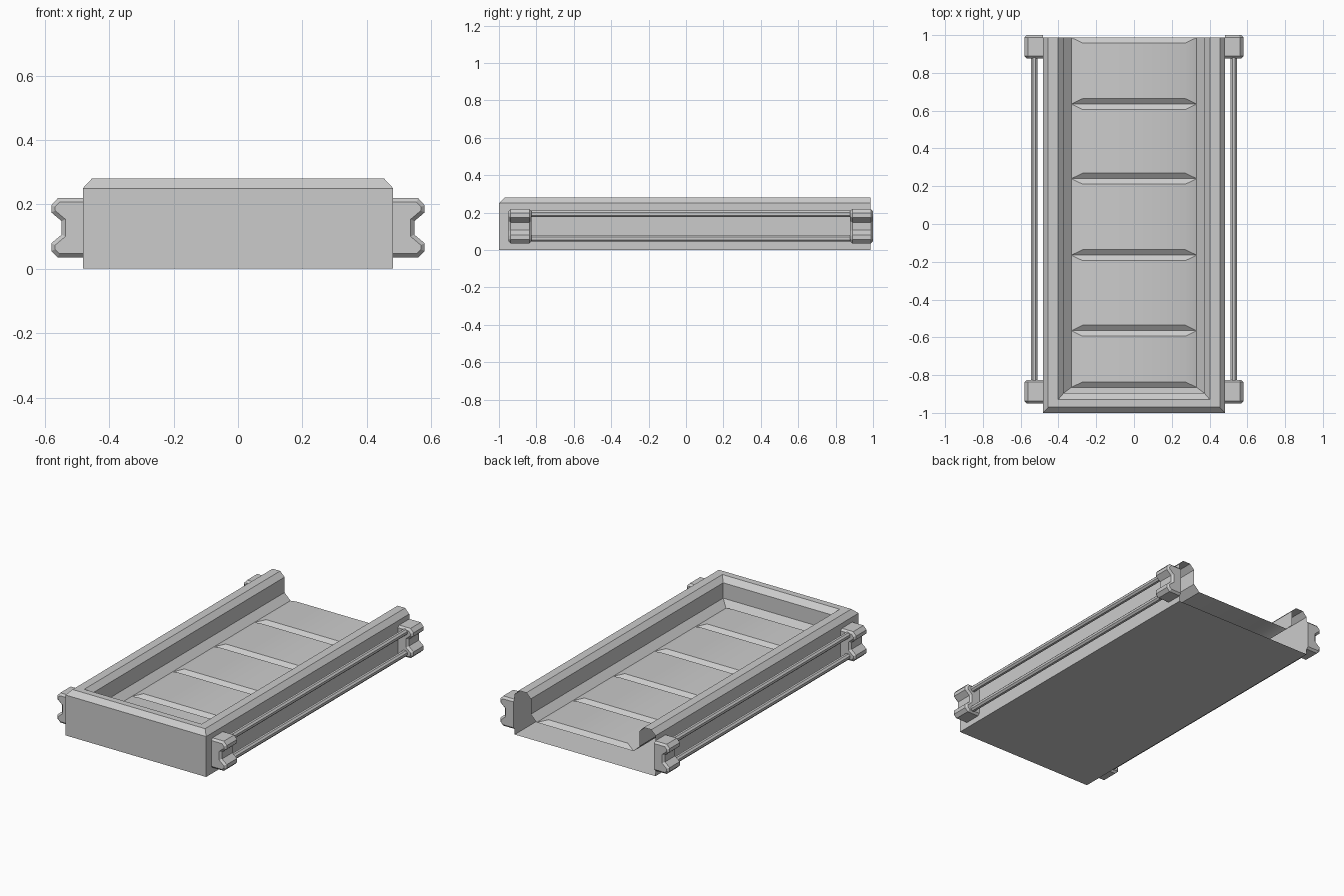
import bpy, bmesh, math
from mathutils import Vector

if "Cube" in bpy.data.objects:
    bpy.data.objects.remove(bpy.data.objects["Cube"])


def make_object(name, bm, smooth=None):
    bmesh.ops.remove_doubles(bm, verts=bm.verts, dist=1e-5)
    mesh = bpy.data.meshes.new(name)
    bm.to_mesh(mesh)
    bm.free()
    if smooth:
        mesh.polygons.foreach_set("use_smooth", [True] * len(mesh.polygons))
        mesh.set_sharp_from_angle(angle=math.radians(smooth))
    obj = bpy.data.objects.new(name, mesh)
    bpy.context.collection.objects.link(obj)
    return obj


def mirror_x(obj):
    mod = obj.modifiers.new("Mirror", 'MIRROR')
    mod.use_axis = (True, False, False)
    mod.use_mirror_merge = False


def prism(profile, y0, y1):
    """Extrude an (x, z) outline along y; returns the bmesh and the two end caps."""
    bm = bmesh.new()
    a = [bm.verts.new((x, y0, z)) for x, z in profile]
    b = [bm.verts.new((x, y1, z)) for x, z in profile]
    n = len(profile)
    for i in range(n):
        j = (i + 1) % n
        bm.faces.new((a[i], a[j], b[j], b[i]))
    caps = [bm.faces.new(a[::-1]), bm.faces.new(b)]
    bmesh.ops.recalc_face_normals(bm, faces=bm.faces)
    return bm, caps


BACK = 0.987
VALLEY, PANEL_TOP = 0.115, 0.137

# Tray frame: U-shaped wall, open at the back (side inset, front inset, height)
wall = [(0, 0, 0), (0, 0, 0.25), (0.028, 0.03, 0.28), (0.08, 0.07, 0.28),
        (0.11, 0.105, 0.25), (0.11, 0.105, 0.155), (0.15, 0.135, VALLEY)]
bm = bmesh.new()
rings = []
for ix, iy, z in wall:
    x, y = 0.482 - ix, -1 + iy
    rings.append([bm.verts.new(p) for p in
                  ((-x, BACK, z), (-x, y, z), (x, y, z), (x, BACK, z))])
for lo, hi in zip(rings, rings[1:]):
    for k in range(3):
        bm.faces.new((lo[k], lo[k + 1], hi[k + 1], hi[k]))
bm.faces.new(rings[0][::-1])
make_object("tray_frame", bm)

# Floor panels: low raised pads whose bevelled ends form V grooves
bm = bmesh.new()
stops = [-0.865, -0.565, -0.165, 0.24, 0.635, BACK]
for y0, y1 in zip(stops, stops[1:]):
    low = [bm.verts.new((x, y, VALLEY)) for x, y in
           ((-0.332, y0), (0.332, y0), (0.332, y1), (-0.332, y1))]
    e = 0.029
    top = [bm.verts.new((x, y, PANEL_TOP)) for x, y in
           ((-0.272, y0 + e), (0.272, y0 + e), (0.272, y1 - e), (-0.272, y1 - e))]
    for k in range(4):
        j = (k + 1) % 4
        bm.faces.new((low[k], low[j], top[j], top[k]))
    bm.faces.new(top)
make_object("floor_panels", bm, smooth=30)

# Notched brackets at the four corners, end edges bevelled
notched = [(0.482, 0.219), (0.56, 0.219), (0.58, 0.197), (0.58, 0.175), (0.548, 0.148),
           (0.548, 0.106), (0.58, 0.079), (0.58, 0.055), (0.56, 0.035), (0.482, 0.035)]
for label, y0, y1 in (("front", -0.95, -0.825), ("back", 0.877, 1.0)):
    bm, caps = prism(notched, y0, y1)
    edges = [e for f in caps for e in f.edges
             if max(v.co.x for v in e.verts) > 0.49]
    bmesh.ops.bevel(bm, geom=edges, offset=0.012, segments=1, affect='EDGES')
    mirror_x(make_object(label + "_bracket", bm))

# Twin side rods running between the brackets
for label, z in (("upper", 0.193), ("lower", 0.062)):
    r = 0.019
    octagon = [(0.528 + r * math.cos(math.radians(22.5 + 45 * k)),
                z + r * math.sin(math.radians(22.5 + 45 * k))) for k in range(8)]
    bm, _ = prism(octagon, -0.86, 0.92)
    mirror_x(make_object(label + "_side_rod", bm))
